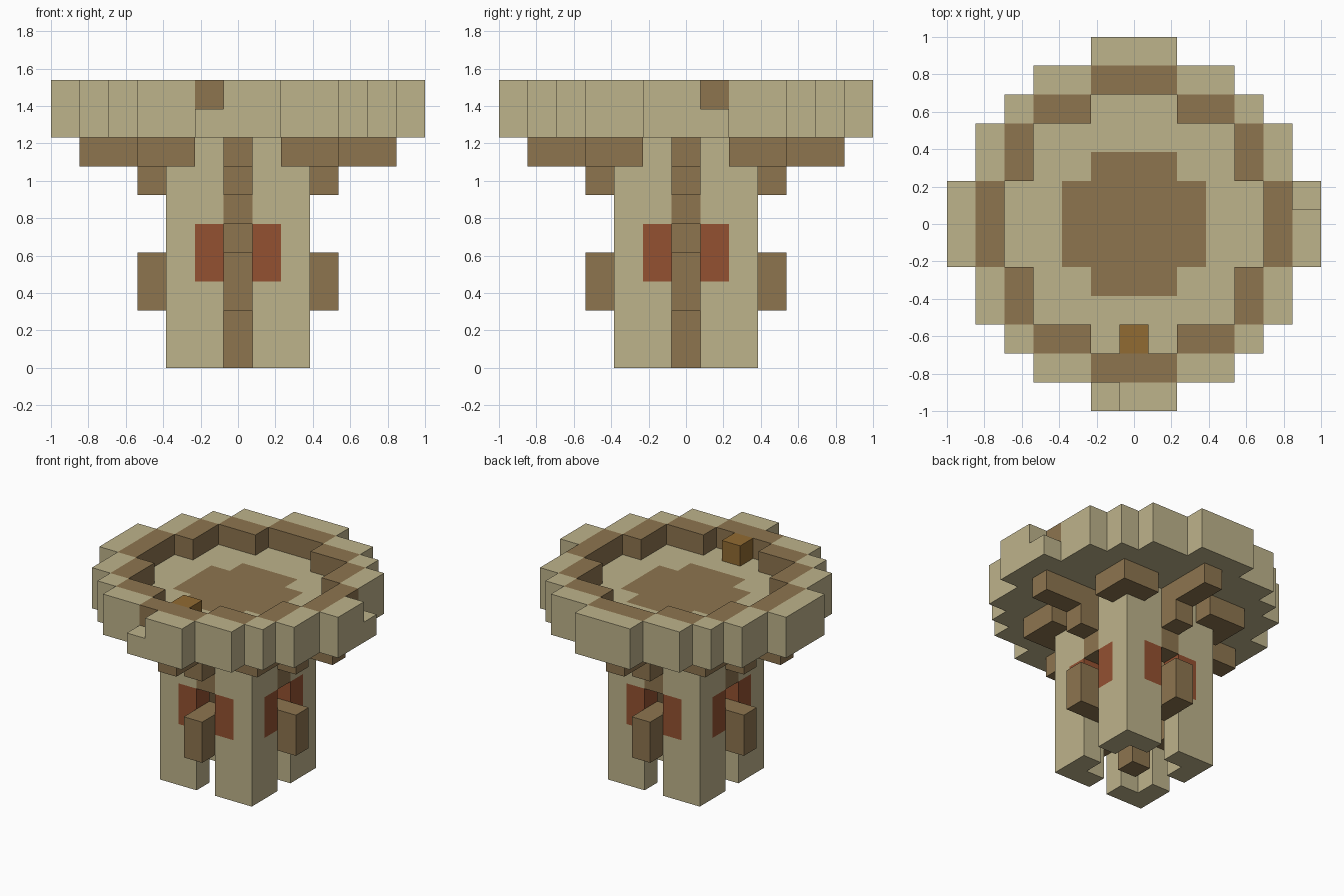
import bpy
import bmesh
import math
from mathutils import Vector

UNIT = 2 / 13  # edge of one block

old = bpy.data.objects.get("Cube")
if old:
    bpy.data.objects.remove(old, do_unlink=True)


def material(name, rgb):
    linear = [((c / 255 + 0.055) / 1.055) ** 2.4 for c in rgb] + [1]
    mat = bpy.data.materials.new(name)
    mat.use_nodes = True
    mat.diffuse_color = linear
    mat.node_tree.nodes["Principled BSDF"].inputs["Base Color"].default_value = linear
    return mat


tan = material("pale_wood", (190, 179, 139))
brown = material("brown_wood", (141, 117, 79))
red = material("red_brown", (148, 81, 49))
amber = material("amber", (145, 107, 50))

parts = {}
filled = set()


def part(name, mat, cells):
    """Register a group of whole blocks; blocks already used are skipped."""
    cells = set(cells) - filled
    filled.update(cells)
    parts[name] = (mat, cells)


def around(cells):
    """Repeat blocks at four quarter turns."""
    out = set()
    for x, y, z in cells:
        for _ in range(4):
            out.add((x, y, z))
            x, y = -y, x
    return out


def disc(widths, z):
    """Stepped disc; widths give the half width of each row from the middle."""
    return {(x, y, z) for y in range(1 - len(widths), len(widths))
            for x in range(-widths[abs(y)], widths[abs(y)] + 1)}


def post(radii, heights):
    """Blocks on all four axes at the given distances and heights."""
    return around((r, 0, z) for r in radii for z in heights)


# Pedestal: four L-shaped corner legs, red patches, central core
part("red_patches", red, around((x, -2, z) for x in (-1, 1) for z in (3, 4)))
part("corner_legs", tan, around((x, y, z) for x, y in ((2, 2), (1, 2), (2, 1))
                                for z in range(8)))
part("core", brown, {(0, 0, z) for z in range(8)})

# Brown blocks in the slots and brackets under the top
part("slot_blocks", brown, post((2, 3), (2, 3)))
part("slot_lintels", brown, post((2,), (5,)))
part("axis_brackets", brown, post((2, 3), (6,)) | post((2, 3, 4, 5), (7,)))
part("corner_brackets", brown, around((x, y, 7) for x, y in ((3, 3), (2, 3), (3, 2))))

# Basin: floor with inlay, brown lip, pale rim with two chipped blocks
OUTER = (6, 6, 5, 5, 4, 3, 1)
LIP = (5, 5, 4, 4, 3, 1)
INNER = (4, 4, 3, 3, 1)
chips = {(-1, -6, 9), (6, 1, 9)}
part("floor_inlay", brown, disc((2, 2, 1), 8))
part("basin_floor", tan, disc(OUTER, 8))
part("basin_lip", brown, disc(LIP, 9) - disc(INNER, 9))
part("basin_rim", tan, disc(OUTER, 9) - disc(LIP, 9) - chips)
part("amber_block", amber, {(0, -4, 9)})


def build(name, mat, cells):
    """Make one object from the exposed sides of its blocks."""
    bm = bmesh.new()
    for cell in sorted(cells):
        centre = Vector(cell) + Vector((0, 0, 0.5))
        for axis in range(3):
            for sign in (-1, 1):
                n = Vector((0, 0, 0))
                n[axis] = sign
                if tuple(int(v) for v in Vector(cell) + n) in filled:
                    continue
                u = Vector((n.y, n.z, n.x))
                v = n.cross(u)
                quad = [centre + (n + a * u + b * v) / 2
                        for a, b in ((1, 1), (-1, 1), (-1, -1), (1, -1))]
                bm.faces.new([bm.verts.new(p * UNIT) for p in quad])
    bmesh.ops.remove_doubles(bm, verts=bm.verts, dist=UNIT / 100)
    bmesh.ops.dissolve_limit(bm, angle_limit=math.radians(1),
                             verts=bm.verts, edges=bm.edges)
    mesh = bpy.data.meshes.new(name)
    bm.to_mesh(mesh)
    bm.free()
    mesh.materials.append(mat)
    bpy.context.collection.objects.link(bpy.data.objects.new(name, mesh))


for name, (mat, cells) in parts.items():
    build(name, mat, cells)
